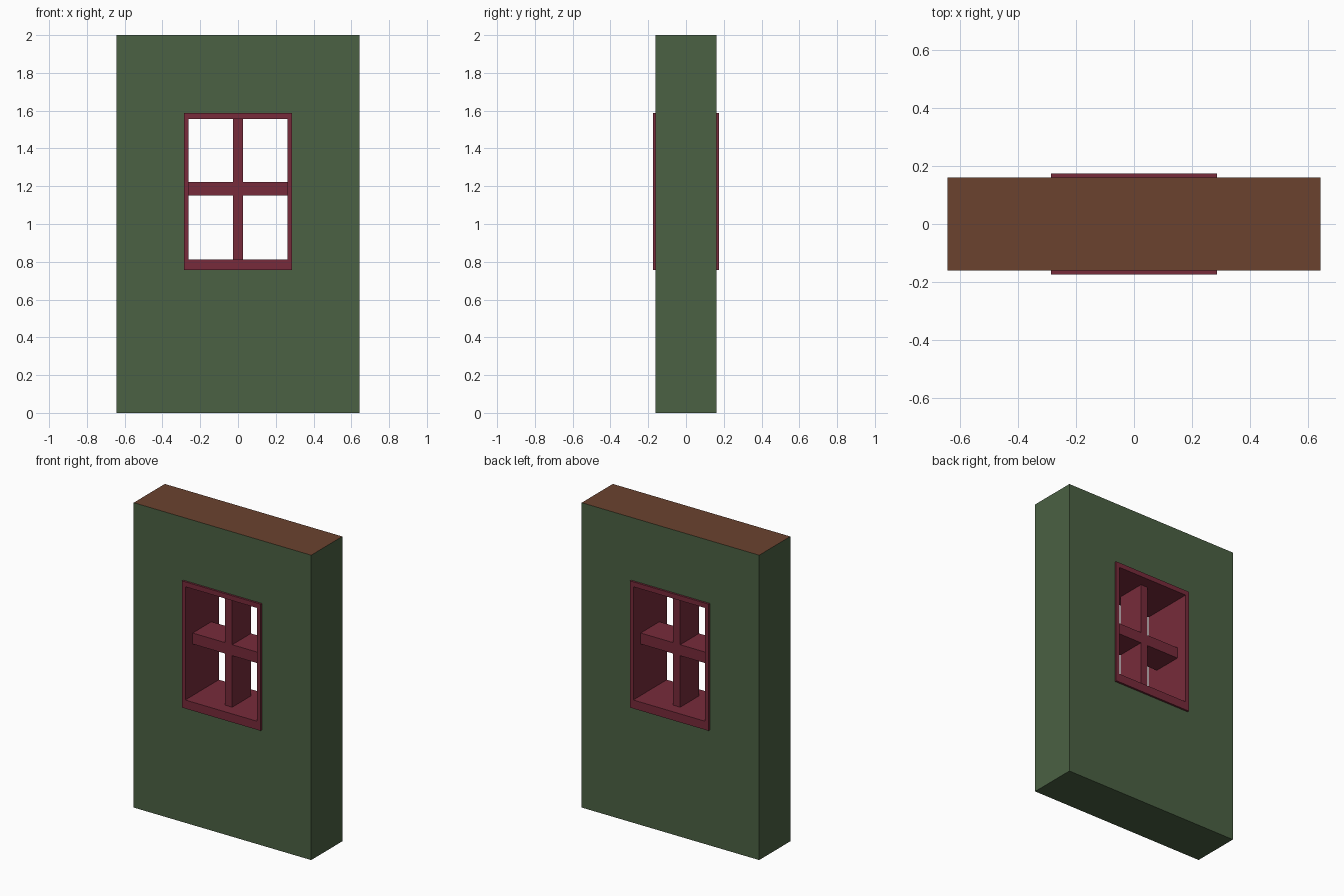
import bpy
import bmesh

if "Cube" in bpy.data.objects:
    bpy.data.objects.remove(bpy.data.objects["Cube"])


def material(name, rgb):
    mat = bpy.data.materials.new(name)
    mat.diffuse_color = (*rgb, 1)
    mat.use_nodes = True
    mat.node_tree.nodes["Principled BSDF"].inputs["Base Color"].default_value = mat.diffuse_color
    return mat


GREEN = material("green_wall", (0.07, 0.12, 0.057))
BROWN = material("brown_top", (0.147, 0.055, 0.028))
RED = material("red_frame", (0.185, 0.024, 0.043))


def rect(half_w, bottom, top):
    return [(-half_w, bottom), (half_w, bottom), (half_w, top), (-half_w, top)]


def finish(name, bm, mats):
    bmesh.ops.recalc_face_normals(bm, faces=bm.faces[:])
    mesh = bpy.data.meshes.new(name)
    bm.to_mesh(mesh)
    bm.free()
    for mat in mats:
        mesh.materials.append(mat)
    obj = bpy.data.objects.new(name, mesh)
    bpy.context.collection.objects.link(obj)
    return obj


def loops_at_depth(bm, profile, half_d):
    return [[bm.verts.new((x, y, z)) for x, z in profile] for y in (-half_d, half_d)]


def ring(name, outer, inner, half_d, mats):
    """Rectangle with a rectangular opening, running through the depth."""
    bm = bmesh.new()
    of, ob = loops_at_depth(bm, outer, half_d)
    nf, nb = loops_at_depth(bm, inner, half_d)
    for i in range(4):
        j = (i + 1) % 4
        for a, b in ((of, ob), (nf, nb), (of, nf), (ob, nb)):
            bm.faces.new((a[i], a[j], b[j], b[i]))
    return finish(name, bm, mats)


# Wall block with a window opening and a brown top face
wall = ring("wall", rect(0.644, 0, 2), rect(0.275, 0.775, 1.575), 0.161, [GREEN, BROWN])
for face in wall.data.polygons:
    if face.center.z > 1.999:
        face.material_index = 1

# Window frame lining the opening, standing slightly proud on both sides
ring("window_frame", rect(0.286, 0.757, 1.588), rect(0.261, 0.813, 1.556), 0.174, [RED])

# Cross-shaped glazing bars, recessed inside the frame
w, sx = 0.026, 0.262
z0, z1, z2, z3 = 0.812, 1.151, 1.223, 1.557
cross = [(-w, z0), (w, z0), (w, z1), (sx, z1), (sx, z2), (w, z2),
         (w, z3), (-w, z3), (-w, z2), (-sx, z2), (-sx, z1), (-w, z1)]
bm = bmesh.new()
front, back = loops_at_depth(bm, cross, 0.097)
bm.faces.new(front)
bm.faces.new(back)
for i in range(len(cross)):
    j = (i + 1) % len(cross)
    bm.faces.new((front[i], front[j], back[j], back[i]))
finish("window_bars", bm, [RED])
